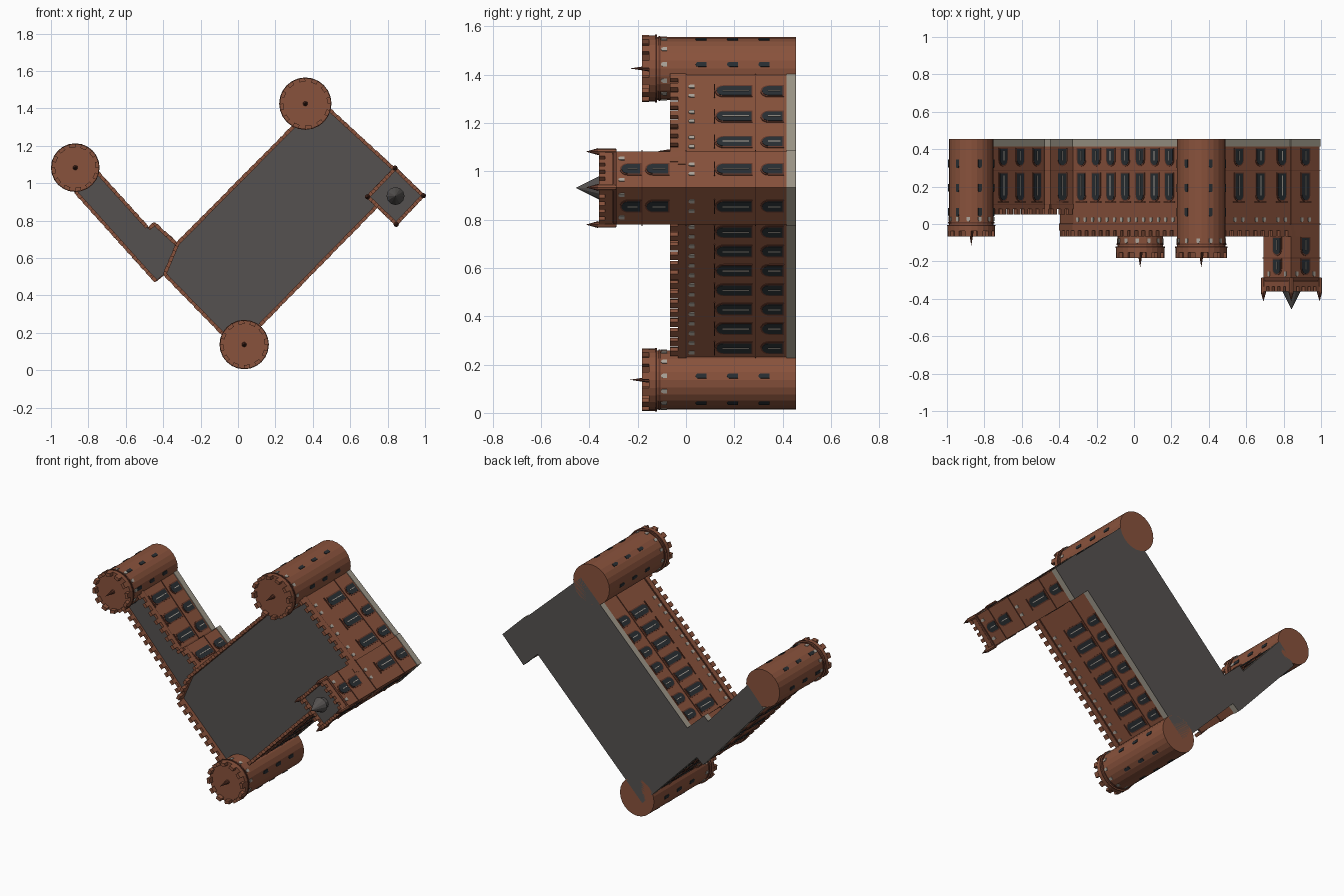
import bpy, bmesh, math
from mathutils import Vector

if "Cube" in bpy.data.objects:
    bpy.data.objects.remove(bpy.data.objects["Cube"])

COL = {
    "brick": (0.25, 0.085, 0.045, 1), "trim": (0.13, 0.042, 0.025, 1),
    "roof": (0.09, 0.083, 0.08, 1), "stone": (0.34, 0.31, 0.25, 1),
    "glass": (0.022, 0.028, 0.033, 1), "pale": (0.42, 0.38, 0.33, 1),
}
parts = {}  # (name, colour) -> bmesh

def get(name, col):
    return parts.setdefault((name, col), bmesh.new())

# The castle lies on its back: plan (u, v) is world (x, z), height h runs to -y
def P(u, v, h):
    return Vector((u, 0.455 - h, v))

def loft(bm, low, high):
    a = [bm.verts.new(p) for p in low]
    b = [bm.verts.new(p) for p in high]
    n = len(a)
    fs = [bm.faces.new(a), bm.faces.new(b)]
    fs += [bm.faces.new((a[i], a[(i + 1) % n], b[(i + 1) % n], b[i])) for i in range(n)]
    bmesh.ops.recalc_face_normals(bm, faces=fs)

def prism(bm, poly, h0, h1):
    loft(bm, [P(u, v, h0) for u, v in poly], [P(u, v, h1) for u, v in poly])

def ngon(c, r, n=24):
    return [(c[0] + r * math.cos(2 * math.pi * i / n), c[1] + r * math.sin(2 * math.pi * i / n)) for i in range(n)]

def cone(bm, c, r, h0, h1, n=10):
    loft(bm, [P(u, v, h0) for u, v in ngon(c, r, n)], [P(u, v, h1) for u, v in ngon(c, r * 0.02, n)])

# Box on a wall: c = plan point, t = direction, o0..o1 outward offsets
def wall_box(bm, c, t, w, o0, o1, h0, h1):
    n = Vector((t.y, -t.x))
    q = [c - t * w / 2 + n * o0, c + t * w / 2 + n * o0, c + t * w / 2 + n * o1, c - t * w / 2 + n * o1]
    prism(bm, q, h0, h1)

# Round-arched panel on a wall
def arch(bm, c, t, w, h0, h1, out):
    n = Vector((t.y, -t.x))
    r = w / 2
    prof = [(-r, h0), (r, h0)] + [(r * math.cos(a), h1 - r + r * math.sin(a))
            for a in (math.pi * k / 8 for k in range(9))]
    def ring(o):
        return [P(*(c + t * s + n * o), h) for s, h in prof]
    loft(bm, ring(-0.004), ring(out))

def window(name, c, t, h0, h1, w=0.056):
    arch(get(name + "_window_frames", "trim"), c, t, w + 0.014, h0 - 0.006, h1 + 0.007, 0.003)
    arch(get(name + "_windows", "glass"), c, t, w, h0, h1, 0.005)
    wall_box(get(name + "_mullions", "pale"), c, t, 0.005, 0, 0.007, h0 + 0.01, h1 - 0.025)

def window_row(name, p, q, n, attic=True):
    p, q = Vector(p), Vector(q)
    t = (q - p).normalized()
    for i in range(n):
        c = p.lerp(q, i / (n - 1) if n > 1 else 0.5)
        window(name, c, t, 0.055, 0.14)
        window(name, c, t, 0.185, 0.328)
        wall_box(get(name + "_hoods", "trim"), c, t, 0.08, 0, 0.006, 0.334, 0.34)
        if attic:
            for s in (-0.028, 0.028):
                arch(get(name + "_attic_lights", "pale"), c + t * s, t, 0.018, 0.42, 0.445, 0.004)

def grow(poly, d):
    out, n = [], len(poly)
    for i in range(n):
        a, b, c = (Vector(poly[(i + k) % n]) for k in (-1, 0, 1))
        n1, n2 = ((e.y, -e.x) for e in ((b - a).normalized(), (c - b).normalized()))
        m = Vector(n1) + Vector(n2)
        out.append(b + m * (2 * d / m.length_squared))
    return out

# Parapet and merlons round a counter-clockwise outline
def battlement(name, poly, h, low, top, pitch=0.055):
    for a, b in zip(poly, poly[1:] + poly[:1]):
        a, b = Vector(a), Vector(b)
        L = (b - a).length
        t = (b - a) / L
        wall_box(get(name + "_parapet", "brick"), (a + b) / 2, t, L, -0.012, 0.006, h, low)
        n = max(1, round(L / pitch))
        for i in range(n):
            wall_box(get(name + "_merlons", "brick"), a.lerp(b, (i + 0.5) / n), t, min(0.03, L / n * 0.55), -0.012, 0.008, low, top)

def block(name, poly, top, bands):
    prism(get(name + "_base", "roof"), grow(poly, 0.004), 0, 0.002)
    prism(get(name + "_plinth", "stone"), grow(poly, 0.004), 0.002, 0.04)
    prism(get(name + "_walls", "brick"), poly, 0.04, top)
    for h in bands:
        prism(get(name + "_bands", "trim"), grow(poly, 0.004), h, h + 0.005)

# Main hall
hall = [(-0.005, 0.113), (0.891, 1.025), (0.435, 1.445), (-0.324, 0.679), (-0.395, 0.513)]
block("hall", hall, 0.455, (0.165, 0.452))
prism(get("hall_roof", "roof"), hall, 0.455, 0.466)
battlement("hall", hall, 0.457, 0.489, 0.522)
window_row("hall", (0.149, 0.27), (0.621, 0.75), 7)
window_row("hall", (0.789, 1.12), (0.56, 1.33), 3)
window_row("hall", (0.19, 1.198), (-0.28, 0.723), 7)
window_row("hall", (-0.35, 0.469), (-0.13, 0.242), 4)

# Low wing and the wider link joining it to the hall
wing = [(-0.869, 0.95), (-0.457, 0.492), (-0.40, 0.60), (-0.484, 0.765), (-0.76, 1.07)]
link = [(-0.44, 0.476), (-0.395, 0.513), (-0.324, 0.672), (-0.447, 0.786), (-0.478, 0.757), (-0.46, 0.495)]
for name, poly in (("wing", wing), ("link", link)):
    block(name, poly, 0.35, (0.165, 0.347))
    prism(get(name + "_roof", "roof"), poly, 0.35, 0.362)
for name, poly in (("wing", [wing[0], wing[1]]), ("wing", [wing[3], wing[4]]), ("link", [link[2], link[3]]),
                   ("link", [link[3], link[4]]), ("link", [link[5], link[0]])):
    a, b = Vector(poly[0]), Vector(poly[1])
    L = (b - a).length
    t = (b - a) / L
    wall_box(get(name + "_parapet", "brick"), (a + b) / 2, t, L, -0.012, 0.006, 0.352, 0.375)
    n = max(1, round(L / 0.055))
    for i in range(n):
        wall_box(get(name + "_merlons", "brick"), a.lerp(b, (i + 0.5) / n), t, 0.028, -0.012, 0.008, 0.375, 0.405)
window_row("wing", (-0.52, 0.805), (-0.70, 1.004), 3, False)
window_row("wing", (-0.76, 0.829), (-0.53, 0.573), 3, False)
window_row("link", (-0.376, 0.722), (-0.395, 0.736), 1, False)

# Round corner towers
def round_tower(name, c, r, top):
    prism(get(name + "_shaft", "brick"), ngon(c, r), 0, top - 0.04)
    prism(get(name + "_lower_ring", "trim"), ngon(c, r + 0.004), top - 0.078, top - 0.07)
    prism(get(name + "_crown", "brick"), ngon(c, r + 0.007), top - 0.062, top - 0.03)
    prism(get(name + "_crown_ring", "trim"), ngon(c, r + 0.01), top - 0.062, top - 0.055)
    cone(get(name + "_finial", "trim"), c, 0.013, top - 0.03, top + 0.048)
    rr = r * math.cos(math.pi / 24)
    for k in range(12):
        a = 2 * math.pi * (2 * k + 0.5) / 24
        d = Vector((math.cos(a), math.sin(a)))
        t = Vector((-d.y, d.x))
        wall_box(get(name + "_merlons", "brick"), Vector(c) + d * rr, t, 0.032, -0.012, 0.008, top - 0.03, top)
        arch(get(name + "_crown_lights", "pale"), Vector(c) + d * rr, t, 0.018, top - 0.105, top - 0.08, 0.004)
        if k % 2 == 0:
            for h in (0.11, 0.24, 0.37):
                if h < top - 0.13:
                    arch(get(name + "_slits", "glass"), Vector(c) + d * rr, t, 0.02, h, h + 0.045, 0.004)

round_tower("west_tower", (-0.87, 1.083), 0.12, 0.522)
round_tower("north_tower", (0.36, 1.425), 0.13, 0.638)
round_tower("south_tower", (0.033, 0.137), 0.122, 0.638)

# Tall square tower
sc = Vector((0.842, 0.931))
sq = [sc + Vector(v) for v in ((0.004, -0.152), (0.15, 0.002), (-0.002, 0.15), (-0.15, -0.004))]
block("square_tower", sq, 0.775, (0.165, 0.452, 0.635))
prism(get("square_tower_cornice", "trim"), grow(sq, 0.007), 0.742, 0.758)
prism(get("square_tower_roof", "roof"), sq, 0.775, 0.78)
battlement("square_tower", sq, 0.76, 0.79, 0.815, 0.045)
for a, b in zip(sq, sq[1:] + sq[:1]):
    window_row("square_tower", a, b, 1)
    t = (b - a).normalized()
    window("square_tower", (a + b) / 2, t, 0.53, 0.618)
    window("square_tower", (a + b) / 2, t, 0.645, 0.722)
    for s in (0.2, 0.8):
        arch(get("square_tower_crown_lights", "pale"), a.lerp(b, s), t, 0.018, 0.71, 0.735, 0.004)
    prism(get("corner_turrets", "brick"), ngon(a, 0.013, 8), 0.745, 0.82)
    cone(get("corner_finials", "trim"), a, 0.014, 0.82, 0.868, 8)
prism(get("spire_drum", "roof"), ngon(sc, 0.034, 12), 0.775, 0.818)
cone(get("spire", "roof"), sc, 0.048, 0.815, 0.91, 12)

# Turn the collected meshes into objects
mats = {}
for k, c in COL.items():
    mats[k] = bpy.data.materials.new(k)
    mats[k].diffuse_color = c
for (name, col), bm in parts.items():
    me = bpy.data.meshes.new(name)
    bm.to_mesh(me)
    bm.free()
    me.materials.append(mats[col])
    bpy.context.collection.objects.link(bpy.data.objects.new(name, me))

for m in bpy.data.materials:
    if m.users and not m.is_grease_pencil:
        m.use_nodes = True
        m.node_tree.nodes["Principled BSDF"].inputs["Base Color"].default_value = m.diffuse_color
